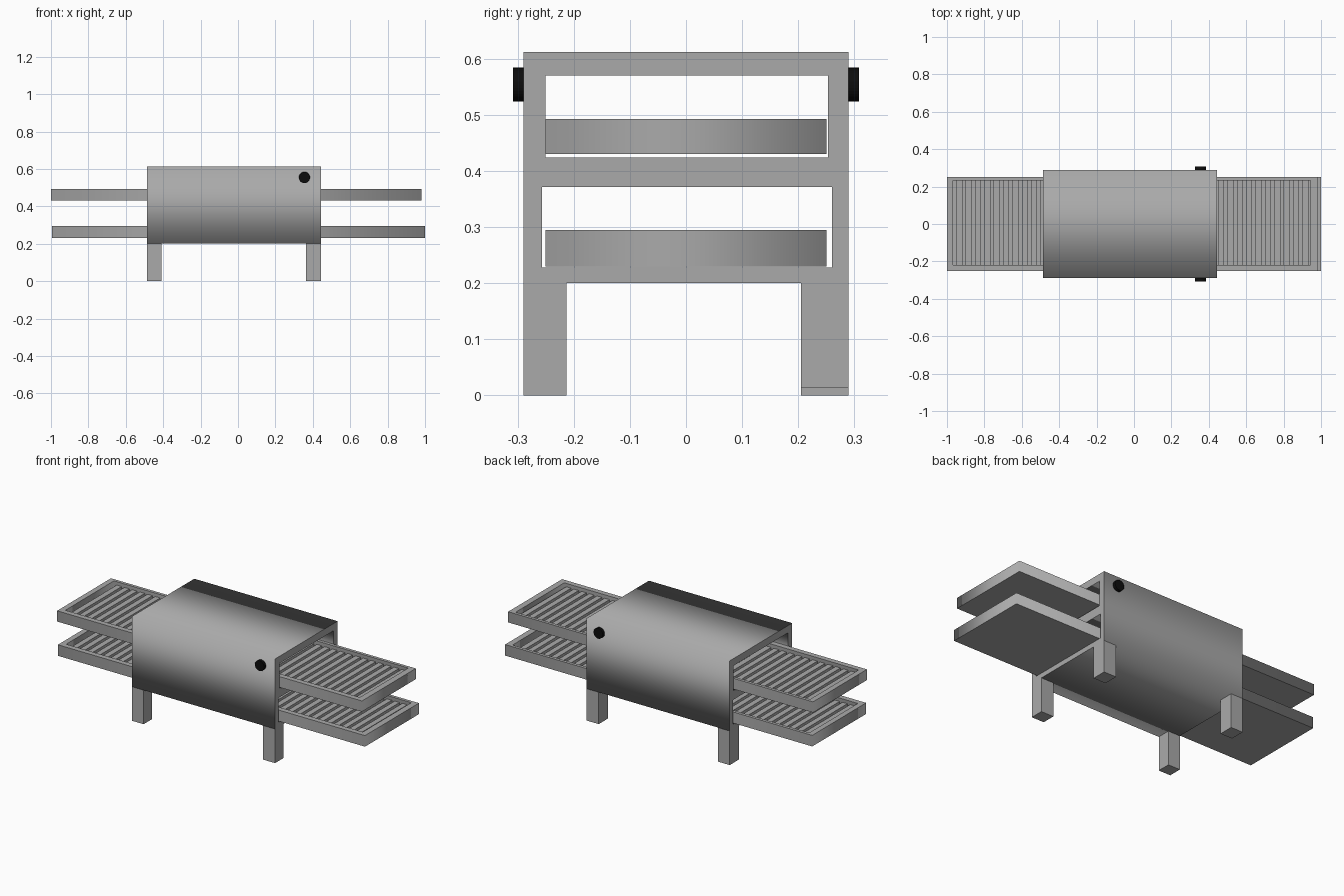
import bpy, bmesh, math
from mathutils import Matrix

if "Cube" in bpy.data.objects:
    bpy.data.objects.remove(bpy.data.objects["Cube"])


def material(name, c):
    m = bpy.data.materials.new(name)
    m.diffuse_color = (c, c, c, 1)
    m.use_nodes = True
    m.node_tree.nodes["Principled BSDF"].inputs["Base Color"].default_value = m.diffuse_color
    return m


STEEL = material("grey steel", 0.40)
BLACK = material("black plastic", 0.004)


def add_object(name, mesh, mat):
    ob = bpy.data.objects.new(name, mesh)
    mesh.materials.clear()
    mesh.materials.append(mat)
    bpy.context.collection.objects.link(ob)
    return ob


def box(name, x, y, z, mat=STEEL):
    """Box from (min, max) ranges."""
    bm = bmesh.new()
    bmesh.ops.create_cube(bm, size=1)
    for v in bm.verts:
        for i, (a, b) in enumerate((x, y, z)):
            v.co[i] = a if v.co[i] < 0 else b
    me = bpy.data.meshes.new(name)
    bm.to_mesh(me)
    bm.free()
    return add_object(name, me, mat)


def frame(name, outer, holes, lo, hi, matrix):
    """Rectangle (u0, u1, v0, v1) with rectangular holes, extruded lo..hi."""
    cu = bpy.data.curves.new(name + "_profile", 'CURVE')
    cu.dimensions, cu.fill_mode, cu.extrude = '2D', 'BOTH', (hi - lo) / 2
    for u0, u1, v0, v1 in [outer] + holes:
        sp = cu.splines.new('POLY')
        sp.points.add(3)
        for p, (u, v) in zip(sp.points, ((u0, v0), (u1, v0), (u1, v1), (u0, v1))):
            p.co = (u, v, 0, 1)
        sp.use_cyclic_u = True
    tmp = bpy.data.objects.new(name + "_profile", cu)
    bpy.context.collection.objects.link(tmp)
    deps = bpy.context.evaluated_depsgraph_get()
    me = bpy.data.meshes.new_from_object(tmp.evaluated_get(deps))
    bpy.data.objects.remove(tmp)
    me.transform(matrix @ Matrix.Translation((0, 0, (lo + hi) / 2)))
    bm = bmesh.new()
    bm.from_mesh(me)
    bmesh.ops.remove_doubles(bm, verts=bm.verts, dist=1e-5)
    bmesh.ops.recalc_face_normals(bm, faces=bm.faces)
    bm.to_mesh(me)
    bm.free()
    me.name = name
    return add_object(name, me, STEEL)


# Oven housing: end profile with two tunnels, run along x
ALONG_X = Matrix(((0, 0, 1, 0), (1, 0, 0, 0), (0, 1, 0, 0), (0, 0, 0, 1)))
frame("oven_housing", (-0.29, 0.29, 0.20, 0.612),
      [(-0.25, 0.253, 0.424, 0.57), (-0.257, 0.26, 0.228, 0.371)],
      -0.487, 0.444, ALONG_X)

# Four legs
for side, x in (("left", (-0.487, -0.41)), ("right", (0.364, 0.444))):
    for end, y in (("front", (-0.29, -0.213)), ("back", (0.205, 0.29))):
        foot = 0.013 if (side, end) == ("right", "back") else 0.0
        box(f"{end}_{side}_leg", x, y, (foot, 0.20))

# Conveyor trays: rim, floor and a row of slats
PITCH = 0.05
for level, x0, x1, z0, z1 in (("upper", -1.0, 0.98, 0.43, 0.493),
                              ("lower", -0.995, 1.0, 0.23, 0.295)):
    u0, u1, v0, v1 = x0 + 0.032, x1 - 0.036, -0.219, 0.232
    frame(level + "_tray_rim", (x0, x1, -0.25, 0.25), [(u0, u1, v0, v1)],
          z0, z1, Matrix())
    box(level + "_tray_floor", (u0, u1), (v0, v1), (z0, z0 + 0.015))
    slat = box(level + "_tray_slats", (u0 + 0.018, u0 + 0.05), (v0, v1),
               (z0 + 0.015, z1 - 0.02))
    arr = slat.modifiers.new("row", 'ARRAY')
    arr.count = int((u1 - u0) / PITCH)
    arr.use_relative_offset = False
    arr.use_constant_offset = True
    arr.constant_offset_displace = (PITCH, 0, 0)

# Control knobs on both sides
for side, s in (("front", -1), ("back", 1)):
    bm = bmesh.new()
    bmesh.ops.create_cone(bm, cap_ends=True, segments=32, radius1=0.03,
                          radius2=0.03, depth=0.028)
    bm.transform(Matrix.Translation((0.355, s * 0.294, 0.554))
                 @ Matrix.Rotation(math.pi / 2, 4, 'X'))
    me = bpy.data.meshes.new(side + "_knob")
    bm.to_mesh(me)
    bm.free()
    add_object(side + "_knob", me, BLACK)
